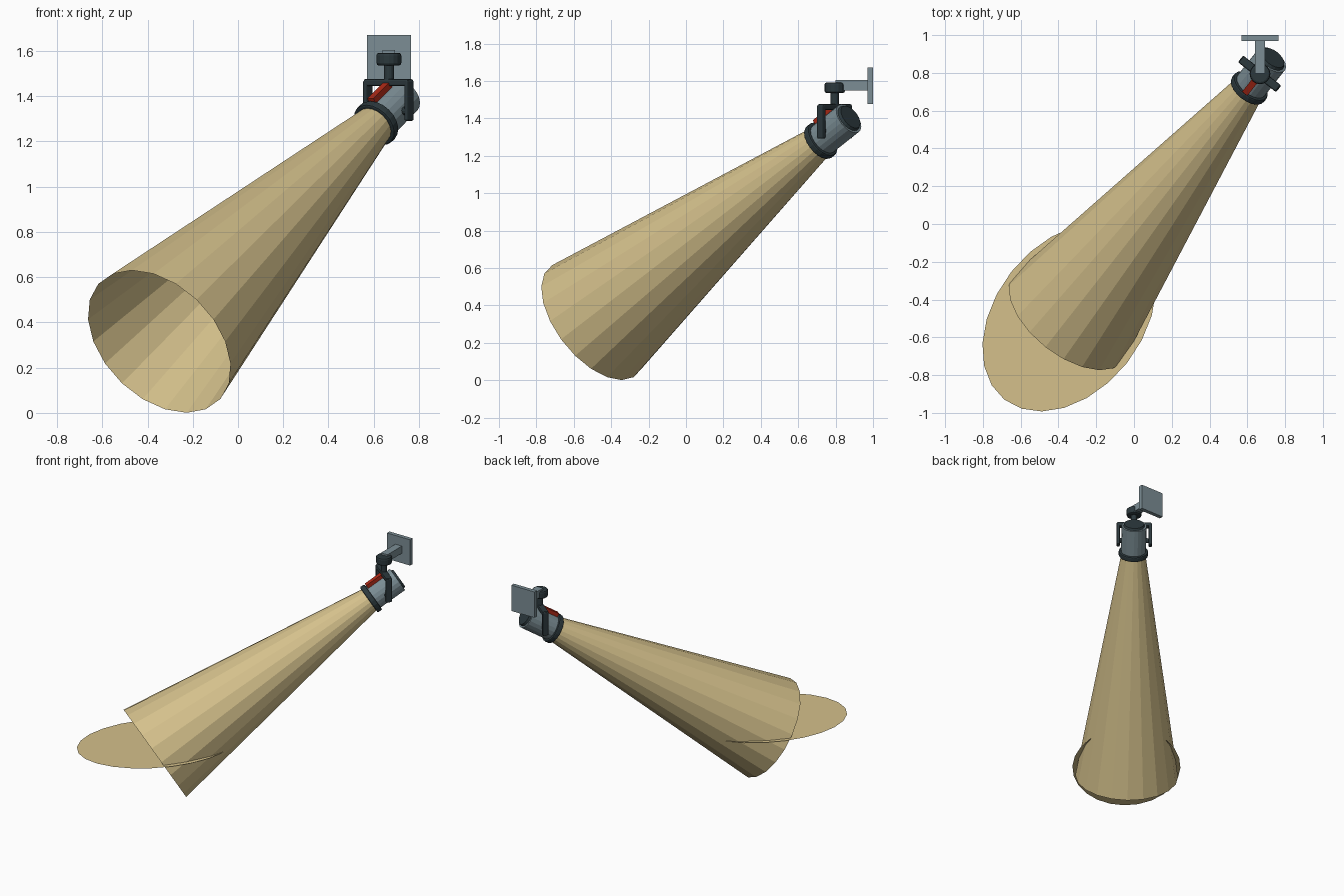
import bpy, bmesh, math
from mathutils import Matrix, Vector

cube = bpy.data.objects.get("Cube")
if cube:
    bpy.data.objects.remove(cube)


def material(name, r, g, b):
    m = bpy.data.materials.new(name)
    m.use_nodes = True
    m.diffuse_color = (r, g, b, 1)
    m.node_tree.nodes["Principled BSDF"].inputs["Base Color"].default_value = (r, g, b, 1)
    return m


BEAM = material("warm_light", 0.66, 0.53, 0.26)
STEEL = material("blue_grey_metal", 0.20, 0.27, 0.30)
DARK = material("dark_metal", 0.025, 0.040, 0.046)
RED = material("red", 0.42, 0.022, 0.008)

# Frames: yaw frame for the yoke, and a lamp frame whose local z is the beam
YAW, PITCH = math.radians(38.2), math.radians(31.9)
side = Vector((math.cos(YAW), -math.sin(YAW), 0))
ahead = Vector((math.sin(YAW), math.cos(YAW), 0))
axis = ahead * math.cos(PITCH) + Vector((0, 0, math.sin(PITCH)))
lift = axis.cross(side) * -1


def frame(origin, x, y, z):
    m = Matrix((x, y, z)).transposed().to_4x4()
    m.translation = origin
    return m


LAMP = frame((0.61, 0.72, 1.28), side, lift, -axis)
YOKE = frame((0.665, 0.795, 0), side, ahead, Vector((0, 0, 1)))
WORLD = Matrix.Translation((0.667, 0, 0))


def finish(name, bm, mat, base, bevel=0.0):
    mesh = bpy.data.meshes.new(name)
    bm.to_mesh(mesh)
    bm.free()
    mesh.materials.append(mat)
    ob = bpy.data.objects.new(name, mesh)
    ob.matrix_world = base
    bpy.context.collection.objects.link(ob)
    if bevel:
        mod = ob.modifiers.new("bevel", "BEVEL")
        mod.width, mod.segments = bevel, 2
        mod.limit_method = "ANGLE"
    return ob


def box(name, mat, base, centre, size, bevel=0.0):
    bm = bmesh.new()
    bmesh.ops.create_cube(bm, size=1, matrix=Matrix.Translation(centre) @ Matrix.Diagonal((*size, 1)))
    return finish(name, bm, mat, base, bevel)


def tube(name, mat, base, z0, z1, r0, r1, sides=20, caps=True, bevel=0.0, y=0.0):
    bm = bmesh.new()
    bmesh.ops.create_cone(bm, cap_ends=caps, segments=sides, radius1=r0, radius2=r1,
                          depth=z1 - z0, matrix=Matrix.Translation((0, y, (z0 + z1) / 2)))
    return finish(name, bm, mat, base, bevel)


# Light beam and the pool of light
tube("light_beam", BEAM, LAMP, 0, 1.825, 0.086, 0.371, caps=False)
bm = bmesh.new()
bmesh.ops.create_circle(bm, cap_ends=True, segments=24, radius=1, matrix=Matrix.Diagonal((0.39, 0.555, 1, 1)))
finish("light_pool", bm, BEAM, frame((-0.343, -0.494, 0.39), side, ahead, Vector((0, 0, 1))))

# Lamp head
tube("lamp_body", STEEL, LAMP, -0.225, 0, 0.09, 0.09)
tube("lens_ring", DARK, LAMP, -0.02, 0.018, 0.107, 0.107, bevel=0.008)
tube("rear_cap", DARK, LAMP, -0.24, -0.22, 0.07, 0.08)
box("red_strip", RED, LAMP, (0, 0.097, -0.095), (0.035, 0.035, 0.14))

# Yoke
box("yoke_bar", DARK, YOKE, (0, 0, 1.46), (0.25, 0.045, 0.032), 0.008)
for label, s in (("left", 1), ("right", -1)):
    box(label + "_yoke_leg", DARK, YOKE, (s * 0.116, 0, 1.381), (0.025, 0.045, 0.18), 0.008)
    pivot = LAMP.copy()
    pivot = frame((0.665, 0.79, 1.335), lift, axis, side)
    tube(label + "_pivot", DARK, pivot, min(s * 0.08, s * 0.115), max(s * 0.08, s * 0.115), 0.018, 0.018, 12)

# Swivel and wall mount
tube("swivel_neck", DARK, WORLD, 1.465, 1.545, 0.022, 0.022, 16, y=0.795)
tube("swivel_knob", DARK, WORLD, 1.535, 1.592, 0.055, 0.055, 16, bevel=0.012, y=0.795)
box("wall_arm", STEEL, WORLD, (0, 0.888, 1.577), (0.055, 0.18, 0.055))
box("wall_plate", STEEL, WORLD, (0, 0.985, 1.573), (0.195, 0.03, 0.195))
